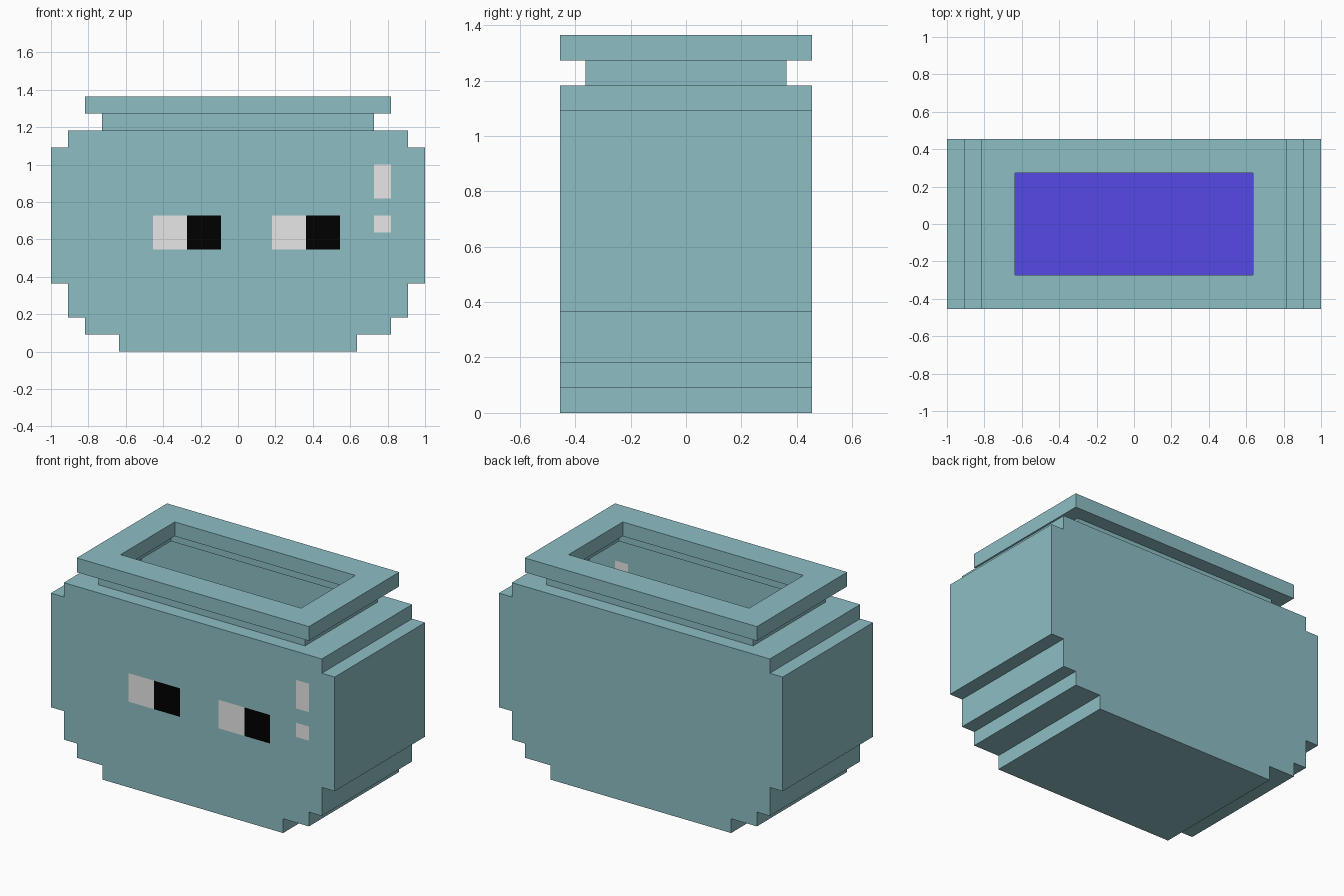
import bpy, bmesh

if "Cube" in bpy.data.objects:
    bpy.data.objects.remove(bpy.data.objects["Cube"])

U = 1 / 11  # one pixel block of the model


def material(name, rgb):
    m = bpy.data.materials.new(name)
    lin = [((c / 255 + 0.055) / 1.055) ** 2.4 if c > 10 else c / 255 / 12.92 for c in rgb]
    m.diffuse_color = (*lin, 1)
    m.use_nodes = True
    m.node_tree.nodes["Principled BSDF"].inputs["Base Color"].default_value = m.diffuse_color
    return m


TEAL = material("teal", (141, 190, 196))
WHITE = material("soft_white", (231, 231, 231))
BLACK = material("black", (0, 0, 0))
PURPLE = material("purple", (86, 72, 229))


def add_face(bm, pts, mat=0):
    f = bm.faces.new([bm.verts.new([c * U for c in p]) for p in pts])
    f.material_index = mat


def finish(bm, name, mats):
    bmesh.ops.remove_doubles(bm, verts=bm.verts, dist=0.001)
    mesh = bpy.data.meshes.new(name)
    bm.to_mesh(mesh)
    bm.free()
    for m in mats:
        mesh.materials.append(m)
    ob = bpy.data.objects.new(name, mesh)
    bpy.context.collection.objects.link(ob)


def rect(hx, hy, z):
    return [(-hx, -hy, z), (hx, -hy, z), (hx, hy, z), (-hx, hy, z)]


def loft(bm, rings):
    loops = [rect(*r) for r in rings]
    for a, b in zip(loops, loops[1:]):
        for i in range(4):
            j = (i + 1) % 4
            add_face(bm, [a[i], a[j], b[j], b[i]])


# Jar body: stepped silhouette as rows of (bottom, top, half width)
ROWS = [(0, 1, 7), (1, 2, 9), (2, 4, 10), (4, 12, 11), (12, 13, 10)]
# Painted front patches: (x0, x1, z0, z1, material slot)
PATCHES = [(-5, -3, 6, 8, 1), (-3, -1, 6, 8, 2), (2, 4, 6, 8, 1), (4, 6, 6, 8, 2),
           (8, 9, 9, 11, 1), (8, 9, 7, 8, 1)]
D = 5
bm = bmesh.new()
right = [(w, z) for z0, z1, w in ROWS for z in (z0, z1)]
profile = right + [(-x, z) for x, z in reversed(right)]
add_face(bm, [(x, D, z) for x, z in reversed(profile)])
for i, (a, b) in enumerate(zip(profile, profile[1:] + profile[:1])):
    if i != len(right) - 1:  # the top stays open for the neck
        add_face(bm, [(b[0], -D, b[1]), (a[0], -D, a[1]), (a[0], D, a[1]), (b[0], D, b[1])])

# Front wall cut into cells, eyes and glints coloured by position
xs = sorted({x for x, _ in profile} | {x for p in PATCHES for x in p[:2]})
zs = sorted({z for _, z in profile} | {z for p in PATCHES for z in p[2:4]})
for z0, z1 in zip(zs, zs[1:]):
    half = next(w for a, b, w in ROWS if a <= z0 < b)
    for x0, x1 in zip(xs, xs[1:]):
        if -half <= x0 and x1 <= half:
            slot = next((m for a, b, c, d, m in PATCHES
                         if a <= x0 and x1 <= b and c <= z0 and z1 <= d), 0)
            add_face(bm, [(x0, -D, z0), (x1, -D, z0), (x1, -D, z1), (x0, -D, z1)], slot)

# Shoulder around the neck hole
loft(bm, [(10, 5, 13), (8, 4, 13)])
finish(bm, "jar_body", [TEAL, WHITE, BLACK])

# Neck and overhanging rim, open in the middle
bm = bmesh.new()
loft(bm, [(8, 4, 13), (8, 4, 14), (9, 5, 14), (9, 5, 15), (7, 3, 15), (7, 3, 14), (8, 4, 14)])
finish(bm, "neck_and_rim", [TEAL])

# Liquid surface filling the jar up to the upper glint
bm = bmesh.new()
add_face(bm, rect(10.98, 4.98, 10))
finish(bm, "liquid", [PURPLE])
